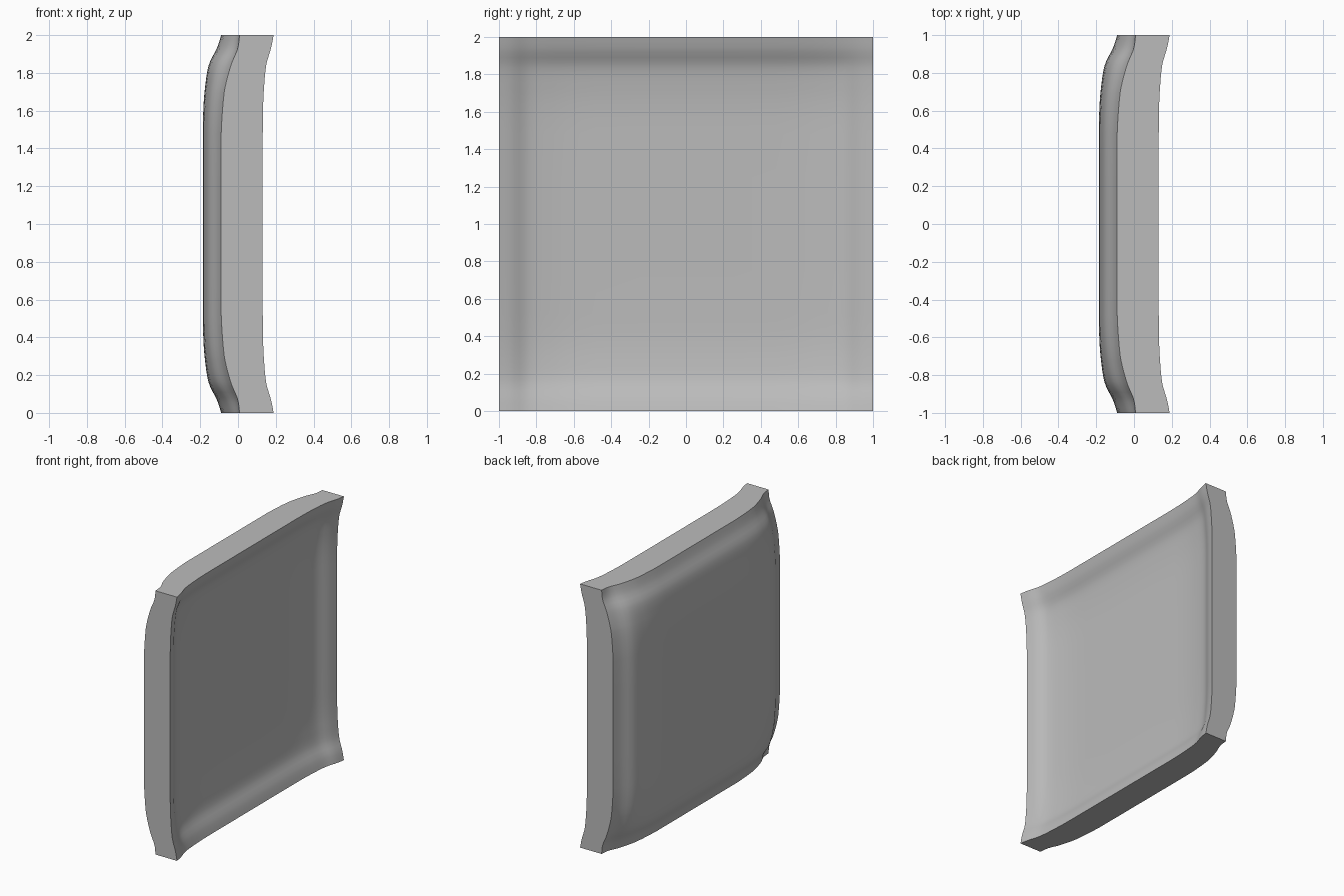
import bpy
import bmesh

cube = bpy.data.objects.get("Cube")
if cube:
    bpy.data.objects.remove(cube, do_unlink=True)

# Rim lift against distance from the panel edge
DIST = [0, 0.07, 0.155, 0.29, 0.4, 0.52]
LIFT_MIDDLE = [0.097, 0.074, 0.032, 0.010, 0.002, 0]
LIFT_BORDER = [0.097, 0.088, 0.053, 0.018, 0.007, 0]


def lift(values, d):
    """Smooth curve through the lift values."""
    n = len(DIST)
    if d >= DIST[-1]:
        return 0.0

    def slope(i):
        a, b = max(i - 1, 0), min(i + 1, n - 1)
        return 0.0 if i == n - 1 else (values[b] - values[a]) / (DIST[b] - DIST[a])

    i = max(k for k in range(n - 1) if DIST[k] <= d)
    h = DIST[i + 1] - DIST[i]
    t = (d - DIST[i]) / h
    s = t * t * (3 - 2 * t)
    return (values[i] * (1 - s) + values[i + 1] * s
            + h * t * (1 - t) * ((1 - t) * slope(i) - t * slope(i + 1)))


def outer_x(du, dv):
    """Bulged side, with a softer bend along the border."""
    a, b = lift(LIFT_MIDDLE, du), lift(LIFT_MIDDLE, dv)
    soft_a = (lift(LIFT_BORDER, du) - a) * b / LIFT_MIDDLE[0]
    soft_b = (lift(LIFT_BORDER, dv) - b) * a / LIFT_MIDDLE[0]
    return -0.186 + a + b + soft_a + soft_b


def inner_x(du, dv):
    """Dished side, flatter towards the corners."""
    a, b = lift(LIFT_MIDDLE, du), lift(LIFT_MIDDLE, dv)
    return 0.034 + a + b - 4.2 * a * b


# Grid lines, closer together near the rim
half = [-1 + 0.0275 * k for k in range(12)] + [-0.64, -0.56, -0.48, -0.25]
lines = half + [0] + [-c for c in reversed(half)]
count = len(lines)

bm = bmesh.new()
sides = []
for shape in (outer_x, inner_x):
    sides.append([[bm.verts.new((shape(1 - abs(y), 1 - abs(z)), y, z + 1))
                   for z in lines] for y in lines])

# Two curved faces
for grid in sides:
    for i in range(count - 1):
        for j in range(count - 1):
            bm.faces.new((grid[i][j], grid[i + 1][j],
                          grid[i + 1][j + 1], grid[i][j + 1]))

# Flat border joining them
last = count - 1
for k in range(last):
    for e in (0, last):
        for p, q in (((e, k), (e, k + 1)), ((k, e), (k + 1, e))):
            bm.faces.new([sides[s][i][j] for s, (i, j) in
                          ((0, p), (0, q), (1, q), (1, p))])
bmesh.ops.recalc_face_normals(bm, faces=bm.faces)

mesh = bpy.data.meshes.new("curved_panel")
bm.to_mesh(mesh)
bm.free()
panel = bpy.data.objects.new("curved_panel", mesh)
bpy.context.collection.objects.link(panel)

# Plain grey finish
grey = bpy.data.materials.new("plain_grey")
grey.use_nodes = True
colour = (0.5, 0.5, 0.5, 1)
grey.diffuse_color = colour
grey.node_tree.nodes["Principled BSDF"].inputs["Base Color"].default_value = colour
mesh.materials.append(grey)

# Smooth faces with a crisp border edge
bpy.ops.object.select_all(action="DESELECT")
panel.select_set(True)
bpy.context.view_layer.objects.active = panel
bpy.ops.object.shade_smooth_by_angle(angle=0.7)
